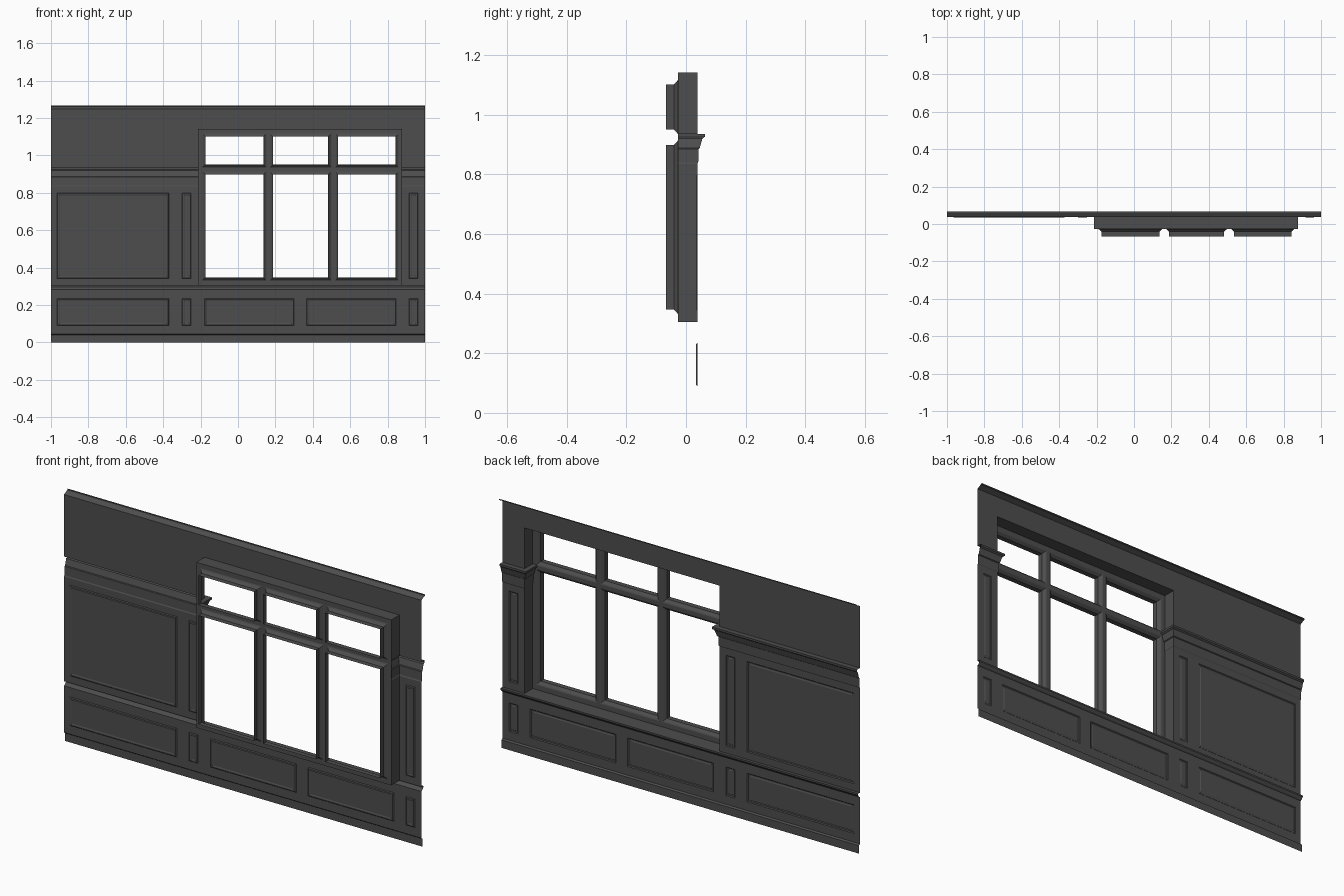
import bpy, bmesh

if "Cube" in bpy.data.objects:
    bpy.data.objects.remove(bpy.data.objects["Cube"])

WALL, FRAME, BACK = 0.038, -0.027, -0.067      # y of wall, window frame face, outer rim
WX0, WX1, WZ0, WZ1 = -0.214, 0.877, 0.305, 1.142  # window opening

paint = bpy.data.materials.new("dark_paint")
paint.diffuse_color = (0.075, 0.075, 0.075, 1)
paint.use_nodes = True
paint.node_tree.nodes["Principled BSDF"].inputs["Base Color"].default_value = paint.diffuse_color


def finish(name, bm):
    bmesh.ops.remove_doubles(bm, verts=bm.verts[:], dist=1e-5)
    me = bpy.data.meshes.new(name)
    bm.to_mesh(me)
    bm.free()
    me.materials.append(paint)
    ob = bpy.data.objects.new(name, me)
    bpy.context.scene.collection.objects.link(ob)
    return ob


def face(bm, pts):
    return bm.faces.new([bm.verts.new(p) for p in pts])


def strip(name, profile, spans):
    """Run a (y, z) profile along x for each span."""
    bm = bmesh.new()
    for a, b in spans:
        for (y0, z0), (y1, z1) in zip(profile, profile[1:]):
            face(bm, [(a, y0, z0), (a, y1, z1), (b, y1, z1), (b, y0, z0)])
    return finish(name, bm)


def returned_ledge(name, profile, end, edge):
    """Run the profile along the wall, then mitre it back along the window jamb."""
    bm = bmesh.new()
    s = 1 if end < edge else -1

    def path(y, z):
        corner = edge + s * (y - WALL)
        return [(end, y, z), (corner, y, z), (corner, FRAME, z)][::s]

    for p, q in zip(profile, profile[1:]):
        a, b = path(*p), path(*q)
        for k in range(2):
            face(bm, [a[k], b[k], b[k + 1], a[k + 1]])
    return finish(name, bm)


def rect(x0, x1, z0, z1, inset, y):
    i = inset
    return [(x0 + i, y, z0 + i), (x0 + i, y, z1 - i), (x1 - i, y, z1 - i), (x1 - i, y, z0 + i)]


def panelled(name, xr, zr, cols, rows, y, rings, cap):
    """Flat sheet with a grid of cells, each stepped back by (inset, y) rings."""
    bm = bmesh.new()
    xs = sorted({*xr, *[v for c in cols for v in c]})
    zs = sorted({*zr, *[v for r in rows for v in r]})
    for x0, x1 in zip(xs, xs[1:]):
        for z0, z1 in zip(zs, zs[1:]):
            outer = rect(x0, x1, z0, z1, 0, y)
            if (x0, x1) not in cols or (z0, z1) not in rows:
                face(bm, outer)
                continue
            for inset, ry in rings:
                inner = rect(x0, x1, z0, z1, inset, ry)
                for k in range(4):
                    n = (k + 1) % 4
                    face(bm, [outer[k], outer[n], inner[n], inner[k]])
                outer = inner
            if cap:
                face(bm, outer)
    return finish(name, bm)


full = [(-1, 1)]
sides = [(-1, WX0), (WX1, 1)]
left = [(-0.968, -0.369), (-0.30, -0.25)]
right = [(0.914, 0.963)]
under = [(-0.18, 0.30), (0.366, 0.845)]
groove = [(0.004, WALL - 0.004), (0.010, WALL - 0.004), (0.014, WALL - 0.002)]

# Profiles of the running mouldings, bottom to top
base = [(0.046, 0), (0.046, 0.04), (WALL, 0.046)]
rail = [(WALL, 0.282), (0.044, 0.286), (0.053, 0.297), (0.053, WZ0), (WALL, WZ0)]
ledge = [(WALL, 0.835), (0.041, 0.84), (0.042, 0.885), (0.046, 0.888), (0.055, 0.920),
         (0.063, 0.926), (0.063, 0.936), (WALL, 0.936)]
crown = [(WALL, 1.249), (0.058, 1.260), (0.067, 1.262), (0.067, 1.268)]

strip("baseboard", base, full)
strip("chair_rail", rail, full)
strip("crown_moulding", crown, full)
returned_ledge("left_ledge", ledge, -1, WX0)
returned_ledge("right_ledge", ledge, 1, WX1)
strip("upper_wall_sides", [(WALL, 0.936), (WALL, WZ1)], sides)
strip("upper_wall", [(WALL, WZ1), (WALL, 1.249)], full)

# Panelled wall bands
panelled("lower_panels", (-1, 1), (0.046, 0.282), left + under + right,
         [(0.09, 0.235)], WALL, groove, True)
for name, span, cols in (("left_panels", sides[0], left), ("right_panels", sides[1], right)):
    panelled(name, span, (WZ0, 0.835), cols, [(0.342, 0.80)], WALL, groove, True)

# Window reveal: jambs above and below the ledge return, head and sill
bm = bmesh.new()
for z0, z1 in ((WZ0, 0.835), (0.936, WZ1)):
    quad = [(FRAME, z0), (WALL, z0), (WALL, z1), (FRAME, z1)]
    face(bm, [(WX0, y, z) for y, z in quad])
    face(bm, [(WX1, y, z) for y, z in reversed(quad)])
finish("window_jambs", bm)
strip("window_head", [(FRAME, WZ1), (WALL, WZ1)], [(WX0, WX1)])
strip("window_sill", [(WALL, WZ0), (FRAME, WZ0)], [(WX0, WX1)])

# Window frame: six openings with chamfered rims running outward
c = 0.017
cols = [(a - c, b + c) for a, b in ((-0.175, 0.136), (0.187, 0.482), (0.535, 0.842))]
rows = [(a - c, b + c) for a, b in ((0.347, 0.898), (0.951, 1.101))]
panelled("window_frame", (WX0, WX1), (WZ0, WZ1), cols, rows, FRAME,
         [(0.005, FRAME - 0.002), (c, -0.041), (c, BACK)], False)
